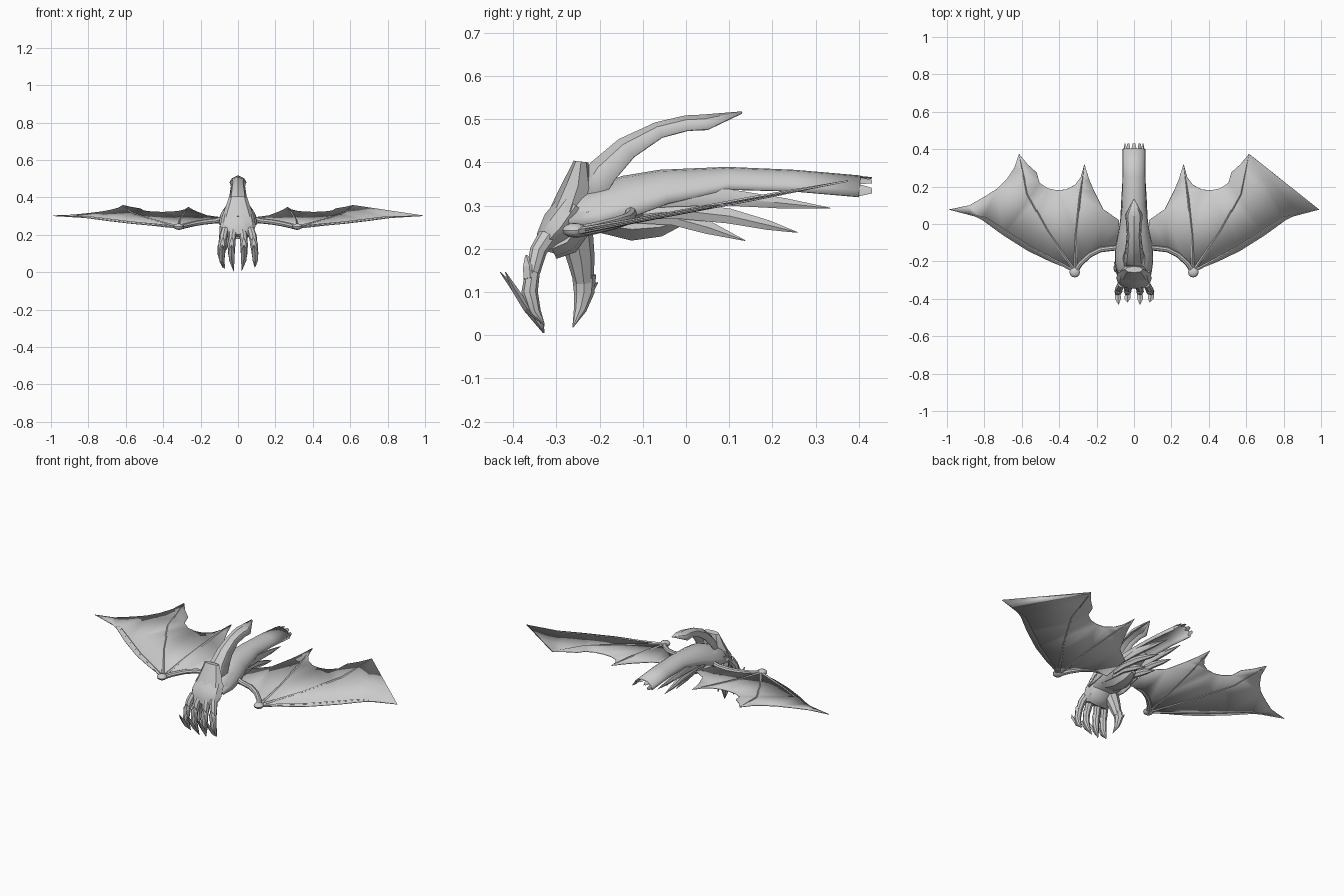
import bpy, bmesh, math
from mathutils import Vector

grey = bpy.data.materials.new("pale_grey")
grey.diffuse_color = (0.6, 0.6, 0.6, 1)


def finish(name, bm, thick=0, angle=35):
    bmesh.ops.recalc_face_normals(bm, faces=bm.faces)
    me = bpy.data.meshes.new(name)
    bm.to_mesh(me)
    bm.free()
    ob = bpy.data.objects.new(name, me)
    bpy.context.collection.objects.link(ob)
    me.materials.append(grey)
    bpy.ops.object.select_all(action='DESELECT')
    ob.select_set(True)
    bpy.context.view_layer.objects.active = ob
    bpy.ops.object.shade_smooth_by_angle(angle=math.radians(angle))
    if thick:
        mod = ob.modifiers.new("thickness", 'SOLIDIFY')
        mod.thickness = thick
        mod.offset = 0
    return ob


def sweep(name, pts, n=8, side=(1, 0, 0), arch=False, thick=0, angle=35):
    """Skin elliptical rings (x, y, z, half width, height) along a path.
    arch=True makes an open half-ring shell above the path."""
    bm = bmesh.new()
    pos = [Vector(p[:3]) for p in pts]
    rings = []
    for i, p in enumerate(pts):
        t = (pos[min(i + 1, len(pts) - 1)] - pos[max(i - 1, 0)]).normalized()
        s = Vector(side)
        s = (s - t * s.dot(t)).normalized()
        u = s.cross(t)
        ring = []
        for k in range(n + 1 if arch else n):
            a = math.pi * k / n if arch else 2 * math.pi * k / n
            ring.append(bm.verts.new(pos[i] + s * math.cos(a) * p[3] + u * math.sin(a) * p[4]))
        rings.append(ring)
    for a, b in zip(rings, rings[1:]):
        for k in range(n):
            j = (k + 1) % len(a)
            bm.faces.new((a[k], a[j], b[j], b[k]))
    if not arch:
        bm.faces.new(rings[0])
        bm.faces.new(rings[-1])
    return finish(name, bm, thick, angle)


# Forearm and belly guard
sweep("forearm", [(0, -.29, .26, .075, .035), (0, -.23, .285, .09, .05), (0, -.15, .305, .09, .055),
                  (0, -.05, .325, .065, .04), (0, .06, .345, .045, .025)], 12)
sweep("belly_guard", [(0, -.2, .255, .06, .02), (0, -.125, .245, .06, .03),
                      (0, -.06, .25, .045, .025), (0, -.01, .265, .02, .012)], 6)

# Long sleeve shell with a ragged end
sweep("sleeve_shell", [(0, -.27, .25, .09, .05), (0, -.2, .255, .1, .085), (0, -.12, .275, .098, .095),
                       (0, -.04, .305, .08, .078), (0, .1, .337, .06, .05), (0, .25, .333, .059, .047),
                       (0, .4, .32, .058, .047)], 10, arch=True, thick=.006)
for i in range(5):
    a = math.pi * (i + .5) / 5
    c, s = math.cos(a), math.sin(a)
    sweep("sleeve_tatter", [(.056 * c, .39, .322 + .045 * s, .017, .003),
                            (.05 * c, .43, .322 + .042 * s, .007, .002)],
          4, side=(-s, 0, c))

# Tall ridged plume rising from the wrist
sweep("top_plume", [(0, -.2, .3, .065, .07), (0, -.165, .36, .052, .066), (0, -.12, .413, .043, .052),
                    (0, -.055, .458, .036, .036), (0, .005, .474, .04, .033), (0, .05, .476, .045, .034),
                    (0, .13, .514, .002, .002)], 4, arch=True, thick=.005, angle=25)

# Wrist plate and back of the hand
sweep("wrist_plate", [(0, -.243, .402, .048, .017), (0, -.25, .345, .068, .037),
                      (0, -.27, .285, .09, .045)], 8, angle=25)
sweep("hand_back", [(0, -.255, .3, .085, .045), (0, -.29, .25, .095, .05),
                    (0, -.318, .22, .085, .033), (0, -.325, .195, .075, .022)], 10)
sweep("palm", [(0, -.25, .25, .07, .03), (0, -.275, .215, .075, .03), (0, -.31, .2, .07, .025)], 8)

# Four clawed fingers: (root x, tip x, tip z)
for i, (x0, x1, z1) in enumerate([(-.068, -.08, .02), (-.024, -.023, .005), (.022, .02, .008), (.066, .09, .025)]):
    def X(f):
        return x0 + (x1 - x0) * f + (.012 if x0 > 0 else -.012) * math.sin(math.pi * f)
    sweep("finger_upper", [(x0, -.32, .23, .02, .022), (X(.2), -.342, .195, .022, .02),
                           (X(.4), -.354, .145, .018, .016)], 8)
    sweep("knuckle_guard", [(X(.25), -.37, .185, .003, .003), (X(.32), -.362, .158, .021, .018),
                            (X(.45), -.36, .13, .02, .018)], 6, angle=20)
    sweep("finger_claw", [(X(.35), -.355, .15, .019, .017), (X(.55), -.362, .1, .018, .019),
                          (X(.75), -.35, .055, .012, .014), (x1, -.328, z1, .001, .001)], 8)
    sweep("claw_blade", [(X(.35), -.43 + .012 * (i % 2), .146, .002, .001), (X(.5), -.398, .108, .016, .007),
                         (X(.7), -.368, .062, .014, .009), (x1, -.33, z1, .001, .001)], 4, angle=15)

# Thumb on one side
sweep("thumb_base", [(-.055, -.255, .235, .045, .04), (-.07, -.243, .175, .032, .032),
                     (-.085, -.237, .125, .024, .023)], 8)
sweep("thumb_claw", [(-.085, -.236, .14, .025, .028), (-.09, -.236, .1, .021, .024),
                     (-.085, -.245, .06, .013, .015), (-.07, -.262, .018, .001, .001)], 8)
sweep("thumb_spur", [(-.085, -.232, .09, .012, .012), (-.095, -.22, .11, .014, .01),
                     (-.105, -.204, .122, .001, .001)], 5, angle=20)


# Wings lie on one sloping plane
def on_wing(x, y, lift=0):
    return (x, y, .287 + .187 * y + lift)


OUTLINE = [(.08, -.13), (.18, -.135), (.26, -.18), (.315, -.255), (.45, -.2), (.567, -.144), (.7, -.06),
           (.81, .02), (.88, .055), (.99, .077), (.88, .1), (.8, .145), (.73, .19), (.68, .24), (.64, .3), (.615, .375),
           (.57, .32), (.52, .275), (.505, .22), (.46, .19), (.41, .18), (.36, .185), (.315, .21),
           (.285, .25), (.265, .32), (.24, .24), (.215, .18), (.165, .08), (.08, .02)]

for s, label in ((1, "left"), (-1, "right")):
    bm = bmesh.new()
    bm.faces.new([bm.verts.new(on_wing(s * x, y)) for x, y in OUTLINE])
    bmesh.ops.triangulate(bm, faces=bm.faces[:])
    finish(label + "_wing_membrane", bm, .004)

    # Arm, wrist knob and finger bones
    arm = [(.06, -.125, .03), (.12, -.13, .012), (.18, -.138, .007), (.235, -.165, .003), (.285, -.21, 0), (.315, -.255, 0)]
    sweep(label + "_wing_arm", [on_wing(s * x, y, l) + (.014, .014) for x, y, l in arm], 8, side=(0, 0, 1))
    bm = bmesh.new()
    bmesh.ops.create_uvsphere(bm, u_segments=12, v_segments=8, radius=.028)
    bmesh.ops.scale(bm, vec=(1, 1, .6), verts=bm.verts)
    bmesh.ops.translate(bm, vec=(s * .317, -.258, .243), verts=bm.verts)
    finish(label + "_wing_knob", bm)
    for path in ([(.315, -.255), (.56, -.12), (.79, .03), (.98, .076)],
                 [(.315, -.255), (.46, -.04), (.57, .16), (.614, .37)],
                 [(.315, -.255), (.31, -.06), (.29, .14), (.266, .315)]):
        sweep(label + "_wing_bone", [on_wing(s * x, y) + (r, r) for (x, y), r in
                                     zip(path, (.009, .006, .006, .002))], 5, side=(0, 0, 1))

    # Three long feathers under the sleeve
    for f in ([(.062, -.07, .305, .008, .012), (.062, -.02, .318, .012, .023), (.058, .1, .319, .012, .022),
               (.052, .23, .305, .01, .014), (.046, .335, .294, .001, .001)],
              [(.055, -.1, .28, .008, .012), (.054, -.01, .288, .012, .022), (.05, .1, .276, .012, .02),
               (.046, .19, .255, .01, .013), (.042, .258, .238, .001, .001)],
              [(.042, -.12, .27, .008, .012), (.04, -.03, .272, .012, .02), (.036, .05, .25, .012, .018),
               (.032, .137, .219, .001, .001)]):
        sweep(label + "_feather", [(s * p[0],) + p[1:] for p in f], 6)
